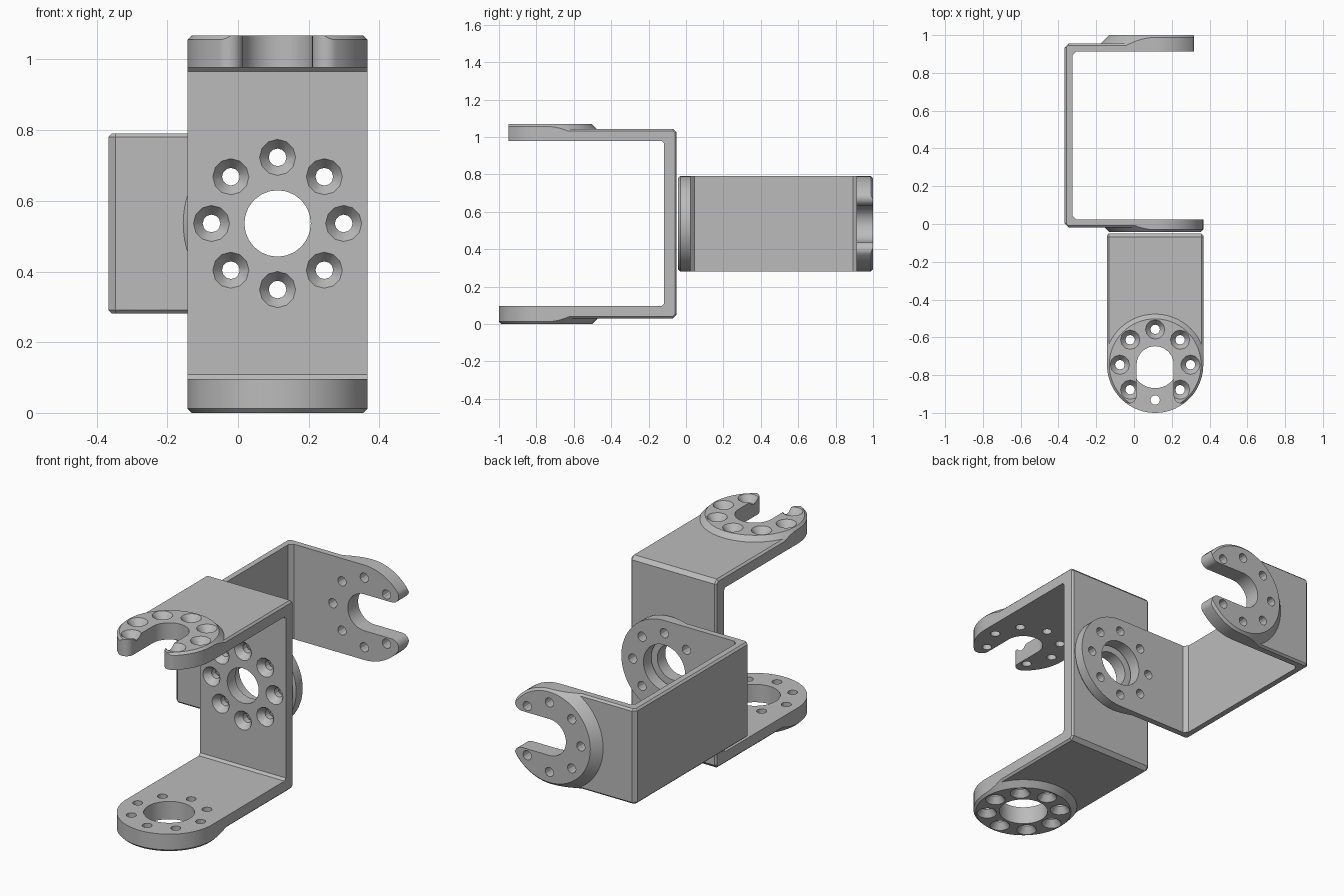
import bpy, bmesh, math
from mathutils import Matrix, Vector

if "Cube" in bpy.data.objects:
    bpy.data.objects.remove(bpy.data.objects["Cube"])

R = 0.255          # half width of the brackets
RING = 0.187       # screw circle radius
SLOT = 0.098       # half width of the open slot
grey = bpy.data.materials.new("plain_grey")
grey.diffuse_color = (0.5, 0.5, 0.5, 1)
grey.use_nodes = True
grey.node_tree.nodes["Principled BSDF"].inputs["Base Color"].default_value = grey.diffuse_color


def make(name, bm):
    bmesh.ops.recalc_face_normals(bm, faces=bm.faces)
    me = bpy.data.meshes.new(name)
    bm.to_mesh(me)
    bm.free()
    me.materials.append(grey)
    ob = bpy.data.objects.new(name, me)
    bpy.context.collection.objects.link(ob)
    return ob


def prism(bm, pts, z0, z1, M=Matrix()):
    lo = [bm.verts.new(M @ Vector((x, y, z0))) for x, y in pts]
    hi = [bm.verts.new(M @ Vector((x, y, z1))) for x, y in pts]
    n = len(pts)
    bm.faces.new(lo[::-1])
    bm.faces.new(hi)
    for i in range(n):
        j = (i + 1) % n
        bm.faces.new((lo[i], lo[j], hi[j], hi[i]))


def lathe(bm, prof, seg, M=Matrix()):
    rings = [[bm.verts.new(M @ Vector((r * math.cos(a), r * math.sin(a), z)))
              for a in (2 * math.pi * k / seg for k in range(seg))] for r, z in prof]
    bm.faces.new(rings[0])
    bm.faces.new(rings[-1][::-1])
    for a, b in zip(rings, rings[1:]):
        for k in range(seg):
            j = (k + 1) % seg
            bm.faces.new((a[k], b[k], b[j], a[j]))


def boolean(ob, bm, op):
    cutter = make("cutter", bm)
    cutter.hide_render = True
    mod = ob.modifiers.new("cut", 'BOOLEAN')
    mod.operation, mod.solver, mod.object = op, 'EXACT', cutter
    bpy.context.view_layer.objects.active = ob
    bpy.ops.object.modifier_apply(modifier=mod.name)
    bpy.data.objects.remove(cutter)


SINK = [(0.066, 0.02), (0.025, -0.035), (0.025, -0.15)]
PLAIN = [(0.025, 0.02), (0.025, -0.15)]


def screws(bm, prof, M):
    for k in range(8):
        a = k * math.pi / 4
        off = Matrix.Translation((RING * math.cos(a), RING * math.sin(a), 0))
        lathe(bm, prof, 12, M @ off)


def bracket(name, L, web, H, h0, i0, i1, h1, fillet, screw, web_holes, place):
    """Pivot axis is local z, arms point to +x, web at x = -L; slot in the top arm."""
    # chamfered outer block
    bm = bmesh.new()
    prism(bm, [(-L, -R - .01), (.4, -R - .01), (.4, R + .01), (-L, R + .01)], h0, H - h1)
    bmesh.ops.bevel(bm, geom=bm.edges[:], offset=0.02, segments=1, affect='EDGES')
    ob = make(name, bm)
    # hollow between the arms
    bm = bmesh.new()
    x = -L + web
    prism(bm, [(.6, i0), (.6, i1), (x + fillet, i1), (x, i1 - fillet),
               (x, i0 + fillet), (x + fillet, i0)], -.5, .5, Matrix.Rotation(math.pi / 2, 4, 'X'))
    boolean(ob, bm, 'DIFFERENCE')
    # conical bosses on both arms
    top = R - 0.012
    bm = bmesh.new()
    lathe(bm, [(top, H), (top + h1 + .02, H - h1 - .02)], 72)
    lathe(bm, [(top, 0), (top + h0 + .02, h0 + .02)], 72)
    boolean(ob, bm, 'UNION')
    # rounded plan outline
    bm = bmesh.new()
    arc = [(R * math.cos(a), R * math.sin(a))
           for a in (math.pi * (k / 36 - .5) for k in range(37))]
    prism(bm, arc + [(-L - .1, R), (-L - .1, -R)], -.1, H + .1)
    boolean(ob, bm, 'INTERSECT')
    # open slot with rounded horn tips
    rho = 0.04
    cy = SLOT + rho
    cx = math.sqrt((R - rho) ** 2 - cy ** 2)
    end = math.atan2(cy, cx) + 0.06
    half = [(-SLOT * math.cos(a), SLOT * math.sin(a))
            for a in (math.pi / 2 * k / 12 for k in range(13))]
    half += [(cx + rho * math.cos(a), cy + rho * math.sin(a))
             for a in (-math.pi / 2 + (end + math.pi / 2) * k / 12 for k in range(13))]
    half += [(half[-1][0] + .1, half[-1][1] + .1), (.6, .4)]
    bm = bmesh.new()
    prism(bm, half + [(px, -py) for px, py in half[:0:-1]], H - .25, H + .1)
    boolean(ob, bm, 'DIFFERENCE')
    # round hole and screw holes
    bm = bmesh.new()
    lathe(bm, [(.124, .2), (.124, -.1)], 36)
    screws(bm, screw, Matrix.Translation((0, 0, H)))
    screws(bm, screw, Matrix.Rotation(math.pi, 4, 'X'))
    if web_holes:
        M = Matrix.Translation((x, 0, .536)) @ Matrix.Rotation(math.pi / 2, 4, 'Y')
        lathe(bm, [(.094, .05), (.094, -.15)], 24, M)
        screws(bm, SINK, M)
    boolean(ob, bm, 'DIFFERENCE')
    ob.data.transform(place)
    bpy.ops.object.select_all(action='DESELECT')
    ob.select_set(True)
    bpy.context.view_layer.objects.active = ob
    bpy.ops.object.shade_smooth_by_angle(angle=math.radians(25))


# front bracket: arms point to -y, stacked in z
bracket("front_bracket", .695, .068, 1.068, .03, .096, .978, .025, .012, SINK, True,
        Matrix(((0, 1, 0, .112), (-1, 0, 0, -.745), (0, 0, 1, 0), (0, 0, 0, 1))))
# rear bracket: arms point to +x, stacked in y
bracket("rear_bracket", .479, .041, 1.042, .024, .067, .954, .045, .02, PLAIN, False,
        Matrix(((1, 0, 0, .112), (0, 0, 1, -.042), (0, -1, 0, .536), (0, 0, 0, 1))))
